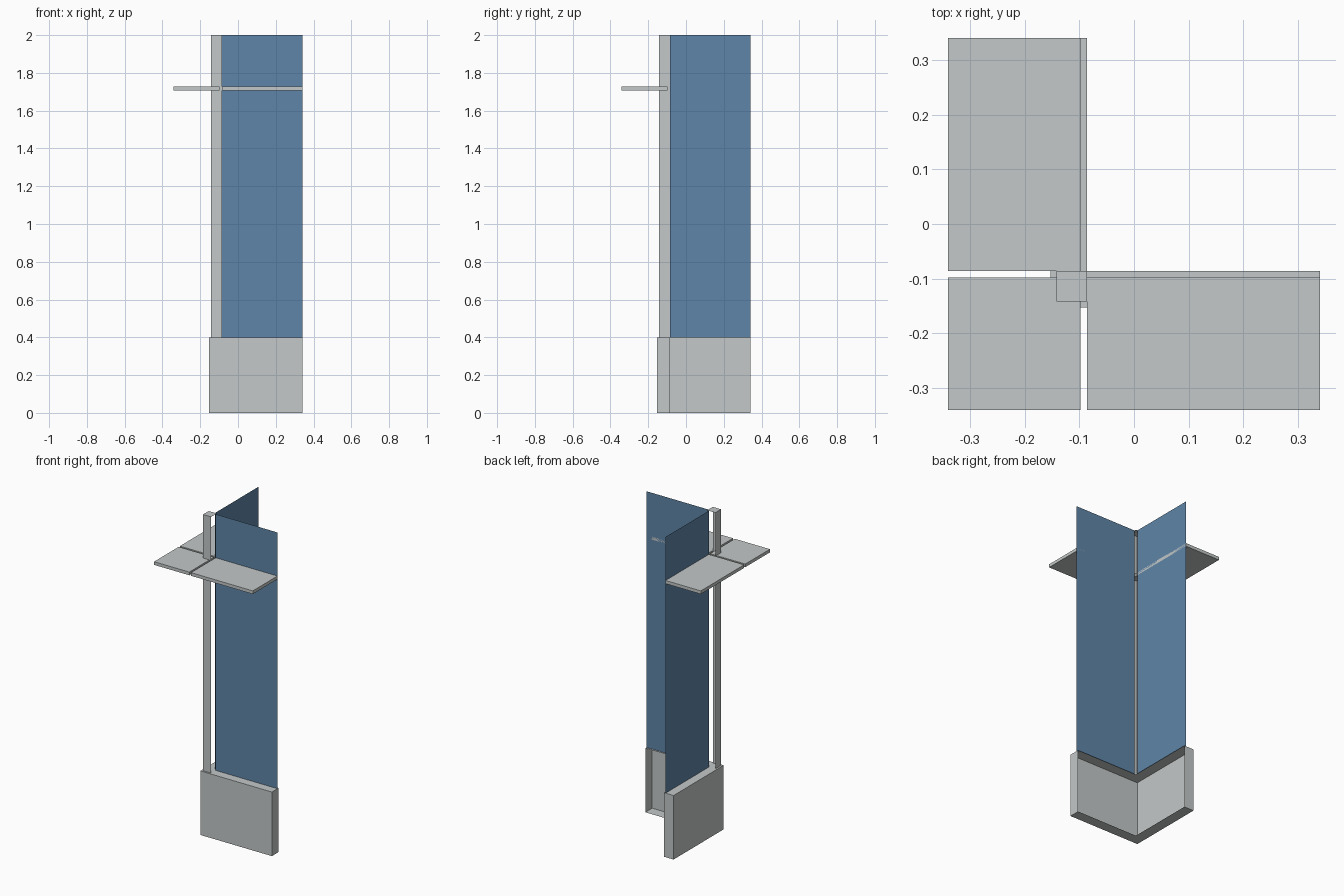
import bpy, bmesh

cube = bpy.data.objects.get("Cube")
if cube:
    bpy.data.objects.remove(cube, do_unlink=True)


def material(name, color):
    m = bpy.data.materials.new(name)
    m.use_nodes = True
    m.diffuse_color = (*color, 1)
    for n in m.node_tree.nodes:
        if n.type == 'BSDF_PRINCIPLED':
            n.inputs["Base Color"].default_value = (*color, 1)
    return m


GREY = material("light_grey", (0.552, 0.578, 0.578))
BLUE = material("panel_blue", (0.114, 0.235, 0.392))

OUT = 0.341      # half the footprint
BASE = -0.153    # outer face of the base
POST = -0.142    # outer face of the post
PANEL = -0.098   # plane of each blue panel
INNER = -0.086   # open inner side of base and post


def prism(name, outline, z0, z1, mat, open_edges=(), caps=True):
    """Extrude a counter-clockwise outline; sides in open_edges stay open."""
    bm = bmesh.new()
    low = [bm.verts.new((x, y, z0)) for x, y in outline]
    high = [bm.verts.new((x, y, z1)) for x, y in outline]
    n = len(outline)
    for i in range(n):
        if i not in open_edges:
            j = (i + 1) % n
            bm.faces.new((low[i], low[j], high[j], high[i]))
    if caps:
        bm.faces.new(high)
        bm.faces.new(low[::-1])
    mesh = bpy.data.meshes.new(name)
    bm.to_mesh(mesh)
    bm.free()
    mesh.materials.append(mat)
    obj = bpy.data.objects.new(name, mesh)
    bpy.context.collection.objects.link(obj)
    return obj


def rect(x0, y0, x1, y1):
    return [(x0, y0), (x1, y0), (x1, y1), (x0, y1)]


# L-shaped base, open towards the inside corner
prism("base", [(BASE, BASE), (OUT, BASE), (OUT, INNER), (INNER, INNER),
               (INNER, OUT), (BASE, OUT)], 0, 0.4, GREY, open_edges=(2, 3))

# Corner post, open on its two inner sides
prism("corner_post", rect(POST, POST, INNER, INNER), 0.4, 2.0, GREY, open_edges=(1, 2))

# Thin blue panels standing on the base
prism("front_panel", [(INNER, PANEL), (OUT, PANEL)], 0.4, 2.0, BLUE,
      open_edges=(1,), caps=False)
prism("side_panel", [(PANEL, OUT), (PANEL, INNER)], 0.4, 2.0, BLUE,
      open_edges=(1,), caps=False)

# Three canopy slabs around the post
for name, box in (("front_canopy", (INNER, -OUT, OUT, PANEL)),
                  ("side_canopy", (-OUT, INNER, PANEL, OUT)),
                  ("corner_canopy", (-OUT, -OUT, PANEL, PANEL))):
    prism(name, rect(*box), 1.708, 1.728, GREY)
